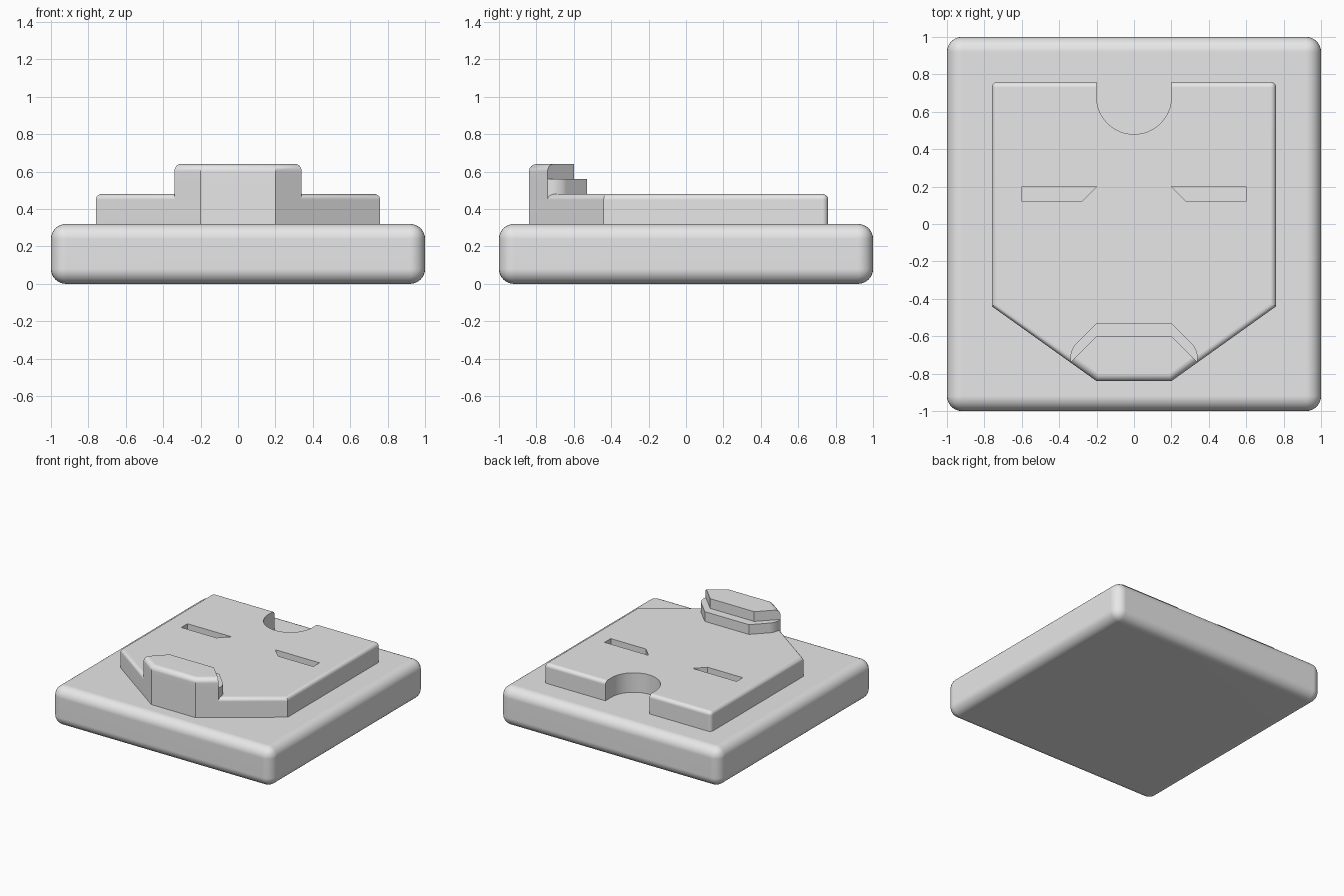
import bpy
import bmesh
import math

default = bpy.data.objects.get("Cube")
if default:
    bpy.data.objects.remove(default, do_unlink=True)

# One plain grey for everything
grey = bpy.data.materials.new("light grey")
grey.use_nodes = True
grey.diffuse_color = (0.8, 0.8, 0.8, 1)
grey.node_tree.nodes["Principled BSDF"].inputs["Base Color"].default_value = (0.8, 0.8, 0.8, 1)


def prism(name, outline, z0, z1, radius=0, rounded=None, segments=6):
    """Extrude an outline from z0 to z1 and round the edges picked by a rule."""
    bm = bmesh.new()
    face = bm.faces.new([bm.verts.new((x, y, z0)) for x, y in outline])
    top = bmesh.ops.extrude_face_region(bm, geom=[face])["geom"]
    for v in top:
        if isinstance(v, bmesh.types.BMVert):
            v.co.z = z1
    bmesh.ops.recalc_face_normals(bm, faces=bm.faces)
    if rounded:
        edges = [e for e in bm.edges if rounded(e.verts[0].co, e.verts[1].co)]
        bmesh.ops.bevel(bm, geom=edges, offset=radius, segments=segments,
                        profile=0.5, affect='EDGES', clamp_overlap=True)
    mesh = bpy.data.meshes.new(name)
    bm.to_mesh(mesh)
    bm.free()
    mesh.materials.append(grey)
    obj = bpy.data.objects.new(name, mesh)
    bpy.context.collection.objects.link(obj)
    return obj


def activate(obj):
    bpy.ops.object.select_all(action='DESELECT')
    obj.select_set(True)
    bpy.context.view_layer.objects.active = obj


def cut(target, cutter):
    """Subtract the cutter and throw it away."""
    cutter.hide_render = True
    mod = target.modifiers.new("cut", 'BOOLEAN')
    mod.operation = 'DIFFERENCE'
    mod.solver = 'EXACT'
    mod.object = cutter
    activate(target)
    bpy.ops.object.modifier_apply(modifier=mod.name)
    bpy.data.objects.remove(cutter, do_unlink=True)


def mirrored(half):
    """Complete a right-hand half outline across x = 0."""
    return half + [(-x, y) for x, y in reversed(half)]


# Rounded square base
base = prism("base", mirrored([(1, -1), (1, 1)]), 0, 0.32,
             0.08, lambda a, b: True, 8)

# Raised face plate with a tapered front, rounded rim and back corners
TOP = 0.48
RIM = 0.03
plate = prism("face_plate",
              mirrored([(0.2, -0.84), (0.76, -0.44), (0.76, 0.76)]), 0.32, TOP, RIM,
              lambda a, b: min(a.z, b.z) > TOP - 0.01
              or (min(a.y, b.y) > 0.7 and abs(a.z - b.z) > 0.1))

# Round-ended notch at the back
arc = [math.pi * i / 32 for i in range(33)]
notch = [(0.2 * math.cos(t), 0.68 - 0.2 * math.sin(t)) for t in arc]
cut(plate, prism("notch_cutter", notch + [(-0.2, 0.9), (0.2, 0.9)], 0.32 - 0.001, 0.6))

# Slanted eye slots
for side in (1, -1):
    slot = [(0.6, 0.2), (0.2, 0.2), (0.28, 0.12), (0.6, 0.12)]
    cut(plate, prism("eye_cutter", [(side * x, y) for x, y in slot], TOP - 0.08, 0.6))

# Two-step chin flush with the front of the plate
chin_lower = prism("chin_lower_step",
                   mirrored([(0.2, -0.84), (0.34, -0.74), (0.34, -0.67), (0.2, -0.53)]),
                   TOP - RIM, 0.56, 0.04,
                   lambda a, b: abs(a.z - b.z) > 0.05 and abs(a.y + 0.67) < 0.01)
chin_upper = prism("chin_upper_step",
                   mirrored([(0.2, -0.84), (0.34, -0.74), (0.2, -0.6)]),
                   0.56, 0.64, 0.04,
                   lambda a, b: min(a.z, b.z) > 0.63 and max(a.y, b.y) < -0.73)

# Smooth the rounded edges, keep the flats flat
for obj in (base, plate, chin_lower, chin_upper):
    activate(obj)
    bpy.ops.object.shade_smooth_by_angle(angle=math.radians(30))
    weighted = obj.modifiers.new("flat faces", 'WEIGHTED_NORMAL')
    weighted.keep_sharp = True
